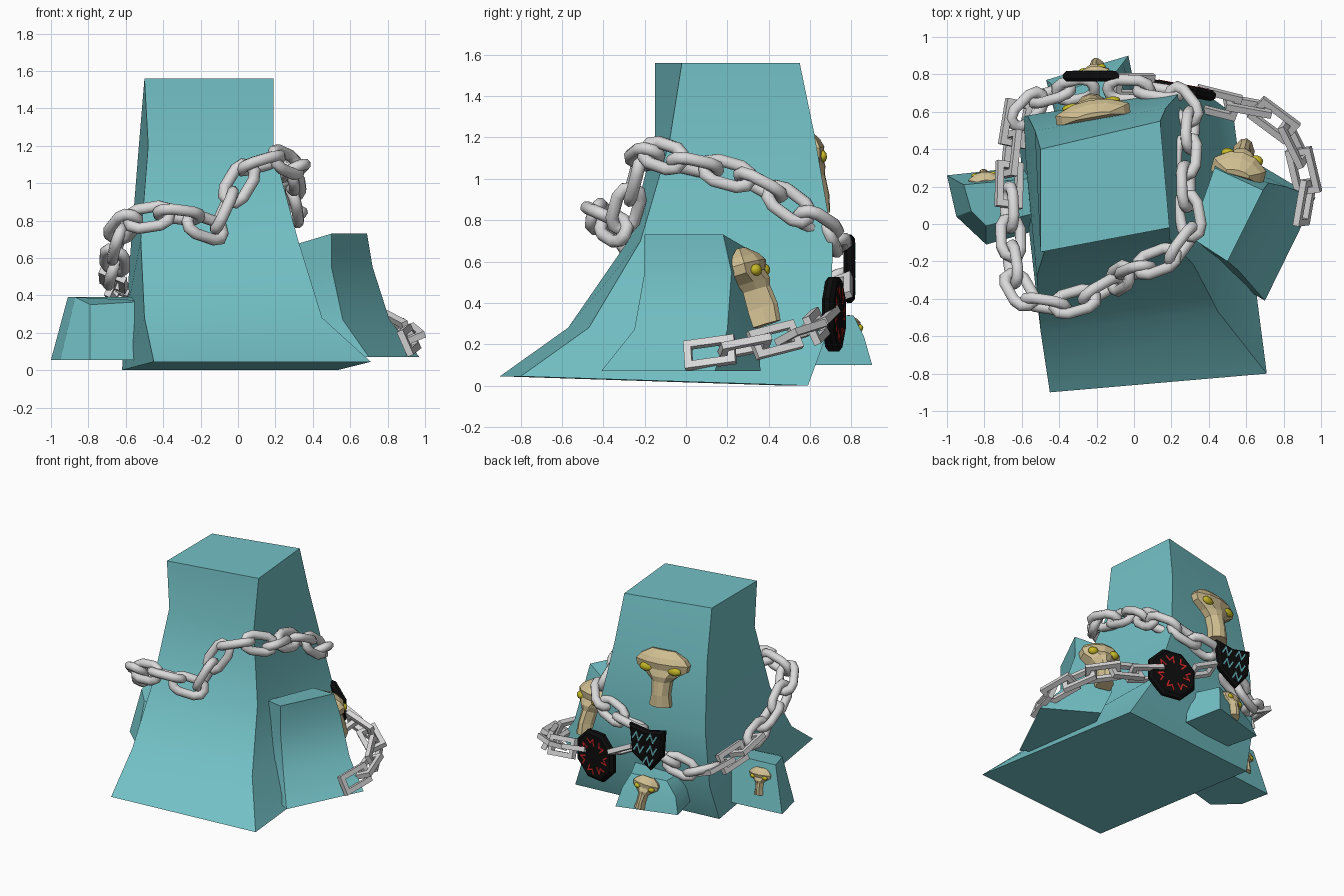
import bpy, bmesh, math
from mathutils import Vector, Matrix

if "Cube" in bpy.data.objects:
    bpy.data.objects.remove(bpy.data.objects["Cube"])


def mat(name, col):
    m = bpy.data.materials.new(name)
    m.diffuse_color = (*col, 1)
    m.use_nodes = True
    m.node_tree.nodes["Principled BSDF"].inputs["Base Color"].default_value = m.diffuse_color
    return m


TEAL = mat("teal_stone", (0.17, 0.53, 0.56))
STEEL = mat("pale_steel", (0.70, 0.69, 0.69))
BONE = mat("tan_bone", (0.62, 0.51, 0.28))
YELLOW = mat("eye_yellow", (0.56, 0.48, 0.02))
BLACK = mat("black", (0.004, 0.004, 0.004))
RED = mat("red", (0.65, 0.02, 0.02))
CYAN = mat("cyan_mark", (0.15, 0.55, 0.6))


def finish(bm, name, material, matrix=None, smooth=None):
    bmesh.ops.recalc_face_normals(bm, faces=bm.faces)
    me = bpy.data.meshes.new(name)
    bm.to_mesh(me)
    bm.free()
    me.materials.append(material)
    ob = bpy.data.objects.new(name, me)
    bpy.context.collection.objects.link(ob)
    if matrix:
        ob.matrix_world = matrix
    if smooth:
        bpy.ops.object.select_all(action='DESELECT')
        ob.select_set(True)
        bpy.context.view_layer.objects.active = ob
        bpy.ops.object.shade_smooth_by_angle(angle=math.radians(smooth))
    return ob


def loft(bm, rings, closed_path=False):
    """Skin a list of closed rings of equal length."""
    vs = [[bm.verts.new(p) for p in r] for r in rings]
    n = len(vs[0])
    pairs = list(zip(vs, vs[1:])) + ([(vs[-1], vs[0])] if closed_path else [])
    for a, b in pairs:
        for i in range(n):
            bm.faces.new((a[i], a[(i + 1) % n], b[(i + 1) % n], b[i]))
    if not closed_path:
        bm.faces.new(vs[0])
        bm.faces.new(vs[-1])


def block(name, rings):
    bm = bmesh.new()
    loft(bm, rings)
    finish(bm, name, TEAL, smooth=32)


def frame(loc, normal, roll=0):
    """Local x = viewer's right, y = up, z = outward."""
    n = Vector(normal).normalized()
    r = Vector((0, 0, 1)).cross(n).normalized()
    m = Matrix((r, n.cross(r), n)).transposed().to_4x4()
    m.translation = loc
    return m @ Matrix.Rotation(roll, 4, 'Z')


# Stone masses: rings run front-left, front-right, back-right, back-left
block("main_tower", [
    [(-.45, -.90, .045), (.71, -.80, .045), (.53, .59, 0), (-.62, .48, 0)],
    [(-.50, -.57, .28), (.45, -.47, .28), (.38, .70, .30), (-.60, .57, .28)],
    [(-.52, -.28, .70), (.32, -.22, .70), (.25, .71, .70), (-.57, .58, .70)],
    [(-.48, -.15, 1.2), (.19, -.08, 1.18), (.17, .62, 1.22), (-.53, .50, 1.2)],
    [(-.50, -.15, 1.56), (.19, -.02, 1.56), (.14, .55, 1.56), (-.50, .40, 1.56)]])
block("right_block", [
    [(.35, -.20, .07), (.70, -.41, .07), (.97, .14, .07), (.60, .36, .07)],
    [(.32, -.10, .27), (.56, -.25, .27), (.81, .20, .27), (.50, .35, .27)],
    [(.30, -.07, .55), (.50, -.20, .55), (.72, .22, .55), (.44, .32, .55)],
    [(.30, -.07, .67), (.50, -.20, .73), (.69, .18, .73), (.43, .30, .66)]])
block("left_block", [
    [(-.79, -.11, .055), (-.40, .0, .055), (-.45, .32, .055), (-1.0, .26, .055),
     (-.95, .04, .055)],
    [(-.79, -.01, .35), (-.45, .08, .37), (-.48, .25, .39), (-.91, .21, .39),
     (-.87, .07, .39)]])
block("back_block", [
    [(-.40, .50, .10), (.03, .60, .10), (-.03, .90, .10), (-.47, .77, .10)],
    [(-.38, .50, .24), (.02, .60, .24), (-.06, .86, .24), (-.43, .74, .22)],
    [(-.34, .50, .31), (.0, .60, .34), (-.10, .81, .34), (-.34, .72, .31)]])


# Long-snouted masks with eyes set under the brow
def mask(name, loc, normal, w, h, depth, roll=0):
    m = frame(loc, normal, roll)
    bm = bmesh.new()
    rows = [(.20, .22, .20), (.08, .42, .75), (-.02, .50, .98), (-.14, .47, .78),
            (-.26, .28, .95), (-.36, .18, .85), (-.60, .16, .95), (-.82, .20, .85)]
    prof = [(-1, -.5), (-1, .3), (-.5, .85), (0, 1), (.5, .85), (1, .3), (1, -.5)]
    loft(bm, [[(x * hw * w, y * h, d * dep * depth) for x, d in prof]
              for y, hw, dep in rows])
    finish(bm, name, BONE, m)
    for s, side in ((-1, "left"), (1, "right")):
        bm = bmesh.new()
        bmesh.ops.create_icosphere(bm, subdivisions=2, radius=1)
        bmesh.ops.transform(bm, verts=bm.verts, matrix=Matrix.Translation(
            (s * .27 * w, -.13 * h, depth * .58)) @ Matrix.Diagonal(
            (.13 * w, .08 * h, depth * .3, 1)))
        finish(bm, f"{name}_{side}_eye", YELLOW, m, 40)


mask("tower_mask", (-.22, .59, 1.155), (-.17, .97, .14), .40, .40, .075)
mask("right_mask", (.56, .29, .59), (.25, .94, .30), .29, .38, .10)
mask("left_mask", (-.80, .23, .31), (-.1, .98, .15), .17, .19, .05)
mask("back_mask", (-.22, .79, .29), (-.28, .94, .25), .19, .23, .055, -.2)


# Chain links: closed outline swept with a small cross-section
def add_link(bm, m, length, width, rod, square):
    if square:
        a, b = length / 2 - rod, width / 2 - rod
        path = [(a, b), (-a, b), (-a, -b), (a, -b)]
        sec = [(-1, -1), (1, -1), (1, 1), (-1, 1)]
    else:
        r, a = width / 2 - rod, length / 2 - width / 2
        path = [(a + r * math.cos(t), r * math.sin(t))
                for t in [math.radians(d) for d in (-90, -40, 0, 40, 90)]]
        path += [(-x, -y) for x, y in path]
        sec = [(math.cos(i * math.pi / 4), math.sin(i * math.pi / 4)) for i in range(8)]
    pts = [Vector(p) for p in path]
    rings = []
    for i, p in enumerate(pts):
        d0 = (p - pts[i - 1]).normalized()
        d1 = (pts[(i + 1) % len(pts)] - p).normalized()
        n0, n1 = Vector((d0.y, -d0.x)), Vector((d1.y, -d1.x))
        n = (n0 + n1).normalized()
        n /= max(n.dot(n0), .4)
        rings.append([m @ Vector((*(p + n * rod * u), rod * v)) for u, v in sec])
    loft(bm, rings, True)


def chain(name, pts, length, width, rod, square=False, roll=.4):
    pts = [Vector(p) for p in pts]
    # smooth the guide points into a dense line
    line = []
    ext = [pts[0] * 2 - pts[1]] + pts + [pts[-1] * 2 - pts[-2]]
    for a, b, c, d in zip(ext, ext[1:], ext[2:], ext[3:]):
        for k in range(20):
            t = k / 20
            line.append(.5 * (2 * b + (c - a) * t + (2 * a - 5 * b + 4 * c - d) * t * t
                              + (3 * b - a - 3 * c + d) * t ** 3))
    line.append(pts[-1])
    total = sum((q - p).length for p, q in zip(line, line[1:]))
    count = max(1, round(total / (length - 4 * rod)))
    step, run, k = total / count, 0, 0
    bm = bmesh.new()
    for p, q in zip(line, line[1:]):
        run += (q - p).length
        if k < count and run >= (k + .5) * step:
            x = (q - p).normalized()
            y = Vector((0, 0, 1)).cross(x).normalized()
            m = Matrix((x, y, x.cross(y))).transposed().to_4x4()
            m.translation = q
            m = m @ Matrix.Rotation(roll + k % 2 * math.pi / 2, 4, 'X')
            add_link(bm, m, length, width, rod, square)
            k += 1
    finish(bm, name, STEEL, smooth=None if square else 60)


chain("heavy_chain", [
    (-.12, .72, .66), (.08, .71, .70), (.23, .67, .76), (.30, .55, .84), (.28, .36, .97),
    (.28, .15, 1.04), (.30, -.02, 1.08), (.22, -.15, 1.12), (.07, -.22, 1.08),
    (-.04, -.27, .92), (-.14, -.33, .76), (-.30, -.41, .83), (-.46, -.43, .82),
    (-.60, -.37, .78), (-.65, -.20, .66), (-.66, -.02, .56), (-.67, .16, .50)],
    .29, .175, .031)
chain("rear_heavy_chain", [(-.62, .56, .43), (-.49, .67, .42), (-.25, .73, .52)],
      .28, .17, .03)
chain("left_light_chain", [(-.67, .12, .50), (-.66, .35, .45), (-.62, .62, .42)],
      .25, .15, .018, True)
chain("shield_light_chain", [(-.10, .74, .52), (.10, .74, .42)], .22, .13, .017, True)
chain("right_light_chain", [
    (.36, .67, .34), (.48, .64, .31), (.64, .62, .28),
    (.81, .50, .24), (.89, .34, .20), (.92, .18, .17), (.90, .04, .15)],
    .25, .145, .018, True)


# Hanging black plaques with bevelled rims and angular painted strokes
def plaque(name, loc, normal, outline, thick, strokes, colour):
    m = frame(loc, normal)
    bm = bmesh.new()
    loft(bm, [[(x * s, y * s, z * thick) for x, y in outline]
              for s, z in ((.88, -.5), (1, -.2), (1, .2), (.88, .5))])
    finish(bm, name, BLACK, m)
    bm = bmesh.new()
    for line in strokes:
        for p, q in zip(line, line[1:]):
            p, q = Vector((*p, 0)), Vector((*q, 0))
            d = (q - p).normalized() * .0055
            s = Vector((-d.y, d.x, 0))
            ring = [p - d - s, q + d - s, q + d + s, p - d + s]
            loft(bm, [[v + Vector((0, 0, thick / 2 + z)) for v in ring]
                      for z in (-.001, .003)])
    finish(bm, name + "_strokes", colour, m)


# octagonal plaque: ring of zigzags
octagon = [(.195 * math.cos(math.pi * (i + .5) / 4), .195 * math.sin(math.pi * (i + .5) / 4))
           for i in range(8)]
zigs = []
for i in range(7):
    c, s = math.cos(i * math.tau / 7), math.sin(i * math.tau / 7)
    zigs.append([(r * c - t * s, r * s + t * c)
                 for r, t in ((.08, -.02), (.125, -.025), (.10, .01), (.13, .03))])
plaque("round_plaque", (.26, .715, .345), (.18, .97, .0), octagon, .06, zigs, RED)

# shield plaque: stacked zigzags
shield = [(x * .30, y * .33) for x, y in
          ((-.5, .47), (0, .40), (.5, .5), (.45, -.1), (.1, -.5), (-.42, -.2))]
bars = [[(x0, y0), (x0 + .03, y0 + .05), (x0 + .05, y0 - .01), (x0 + .08, y0 + .04)]
        for x0, y0 in ((-.11, .06), (.01, .07), (-.10, -.03), (.01, -.02), (-.02, -.11))]
plaque("shield_plaque", (-.23, .79, .565), (0, 1, 0), shield, .055, bars, CYAN)
